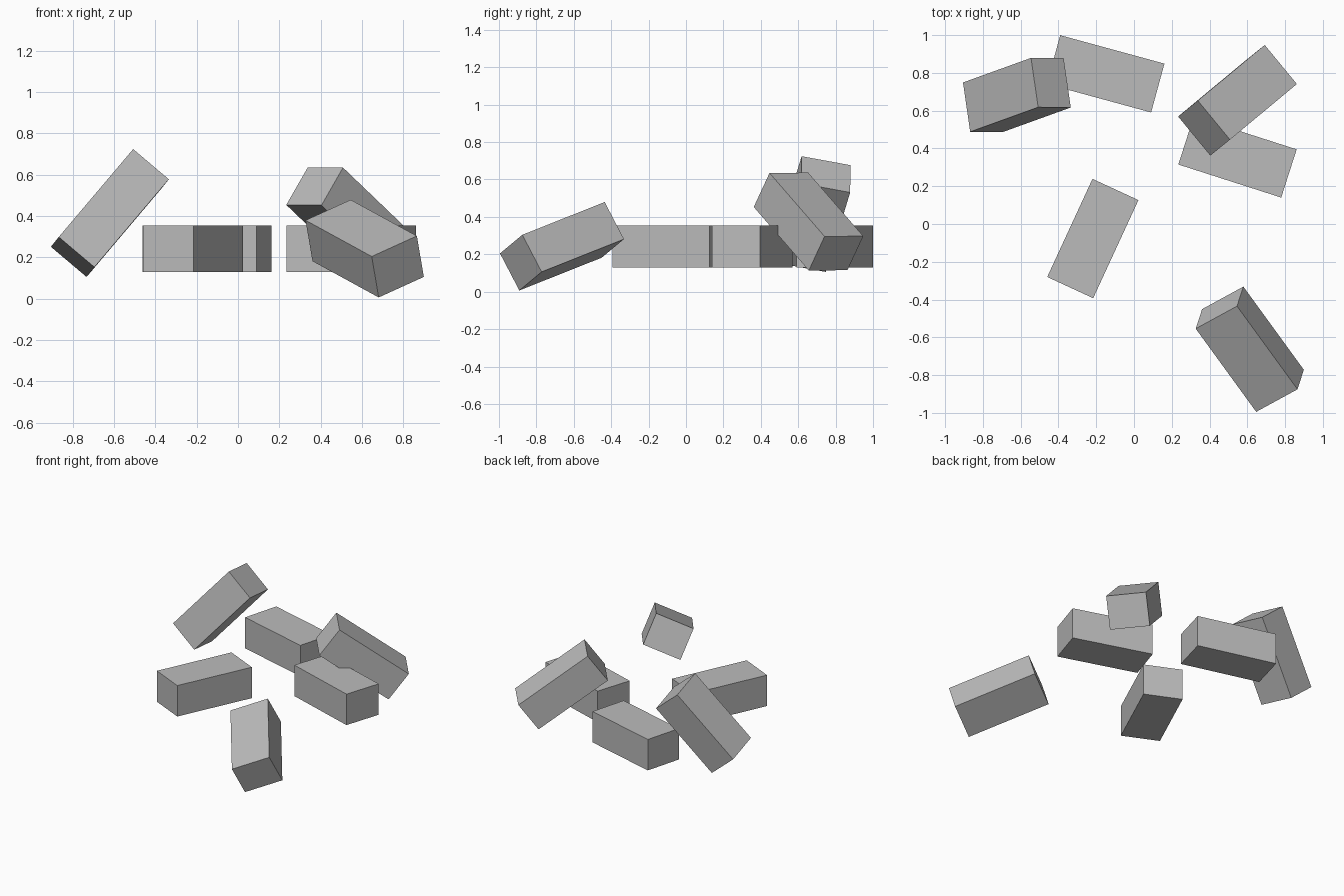
import bpy, bmesh
from mathutils import Vector, Matrix

if "Cube" in bpy.data.objects:
    bpy.data.objects.remove(bpy.data.objects["Cube"])

SIZE = (0.572, 0.268, 0.226)  # length, width, height of every block

grey = bpy.data.materials.new("block grey")
grey.diffuse_color = (0.5, 0.5, 0.5, 1)
grey.use_nodes = True
grey.node_tree.nodes["Principled BSDF"].inputs["Base Color"].default_value = grey.diffuse_color


def block(name, centre, length_dir, width_dir):
    """One rectangular block, turned to the given length and width directions."""
    x = Vector(length_dir).normalized()
    z = x.cross(Vector(width_dir)).normalized()
    y = z.cross(x)
    turn = Matrix((x, y, z)).transposed().to_4x4()
    bm = bmesh.new()
    bmesh.ops.create_cube(bm, size=1)
    bmesh.ops.scale(bm, vec=SIZE, verts=bm.verts)
    mesh = bpy.data.meshes.new(name)
    bm.to_mesh(mesh)
    bm.free()
    mesh.materials.append(grey)
    ob = bpy.data.objects.new(name, mesh)
    ob.matrix_world = Matrix.Translation(centre) @ turn
    bpy.context.collection.objects.link(ob)


# Blocks lying level
block("flat_block_middle", (-0.218, -0.077, 0.242), (0.24, 0.52, 0), (-0.52, 0.24, 0))
block("flat_block_back", (-0.15, 0.795, 0.242), (0.55, -0.15, 0), (0.15, 0.55, 0))
block("flat_block_right", (0.548, 0.355, 0.242), (0.545, -0.175, 0), (0.175, 0.545, 0))

# Tumbled blocks
block("tilted_block_left", (-0.62, 0.683, 0.415), (0.36, 0.13, 0.425), (0.04, -0.265, 0.05))
block("tilted_block_back", (0.548, 0.655, 0.375), (0.355, 0.295, -0.34), (0.17, -0.21, 0))
block("tilted_block_front", (0.613, -0.663, 0.243), (0.32, -0.44, -0.175), (0.22, 0.12, 0.10))
